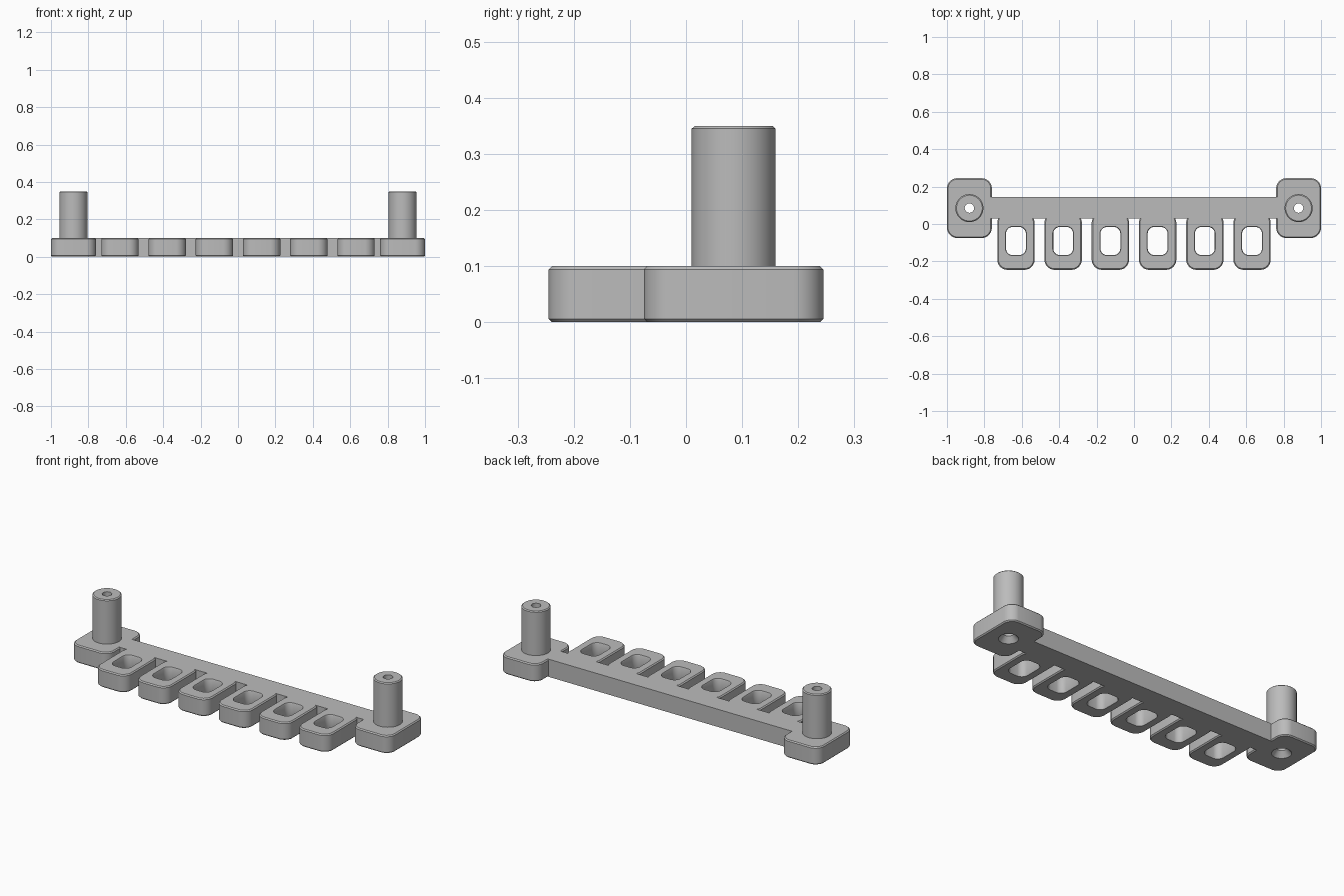
import bpy
import bmesh
import math

cube = bpy.data.objects.get("Cube")
if cube:
    bpy.data.objects.remove(cube, do_unlink=True)

THICK = 0.10       # plate thickness
BEVEL = 0.006      # small edge chamfer
CORNER_STEPS = 10

grey = bpy.data.materials.new("plain_grey")
grey.use_nodes = True
colour = (0.5, 0.5, 0.5, 1)
grey.diffuse_color = colour
grey.node_tree.nodes["Principled BSDF"].inputs["Base Color"].default_value = colour


def ring(cx, cy, half_x, half_y, radius, z):
    """Rounded rectangle outline; a circle when both halves equal the radius."""
    points = []
    for corner, (sx, sy) in enumerate([(1, 1), (-1, 1), (-1, -1), (1, -1)]):
        for step in range(CORNER_STEPS):
            a = math.pi / 2 * (corner + (step + 0.5) / CORNER_STEPS)
            points.append((cx + sx * (half_x - radius) + radius * math.cos(a),
                           cy + sy * (half_y - radius) + radius * math.sin(a), z))
    return points


def finish(name, bm):
    bmesh.ops.recalc_face_normals(bm, faces=bm.faces)
    mesh = bpy.data.meshes.new(name)
    bm.to_mesh(mesh)
    bm.free()
    mesh.materials.append(grey)
    obj = bpy.data.objects.new(name, mesh)
    bpy.context.collection.objects.link(obj)
    bpy.ops.object.select_all(action="DESELECT")
    obj.select_set(True)
    bpy.context.view_layer.objects.active = obj
    bpy.ops.object.shade_smooth_by_angle(angle=math.radians(30))


def closed_loft(name, rings):
    """Join the rings in order and back to the first, leaving a through hole."""
    bm = bmesh.new()
    loops = [[bm.verts.new(p) for p in r] for r in rings]
    for a, b in zip(loops, loops[1:] + loops[:1]):
        for i in range(len(a)):
            j = (i + 1) % len(a)
            bm.faces.new((a[i], a[j], b[j], b[i]))
    finish(name, bm)


def plate_rings(cx, cy, half_x, half_y, radius, bevel):
    """Side wall with chamfered rims; a negative bevel makes a hole wall."""
    levels = [(bevel, 0), (0, BEVEL), (0, THICK - BEVEL), (bevel, THICK)]
    return [ring(cx, cy, half_x - b, half_y - b, radius - b, z) for b, z in levels]


# Connecting bar
bm = bmesh.new()
bmesh.ops.create_cube(bm, size=1)
for v in bm.verts:
    v.co = (v.co.x * 1.6, 0.0875 + v.co.y * 0.115, (v.co.z + 0.5) * THICK)
finish("connecting_bar", bm)

# Slotted loops along the front
for n in range(6):
    x = (n - 2.5) * 0.2525
    outer = plate_rings(x, -0.0925, 0.10, 0.1525, 0.055, BEVEL)
    inner = plate_rings(x, -0.091, 0.053, 0.075, 0.035, -BEVEL / 2)
    closed_loft(f"slotted_loop_{n + 1}", outer + inner[::-1])

# End pads, each with a hollow post and a countersunk hole
for side, name in ((-1, "right"), (1, "left")):
    x, y = side * 0.88, 0.085
    pad = plate_rings(x, y, 0.12, 0.16, 0.055, BEVEL)
    # post outside, top chamfer, bore, countersink
    profile = [(0.075, THICK), (0.075, 0.345), (0.069, 0.35),
               (0.025, 0.35), (0.025, 0.03), (0.05, 0)]
    post = [ring(x, y, r, r, r, z) for r, z in profile]
    closed_loft(f"{name}_end_pad_and_post", pad + post)
